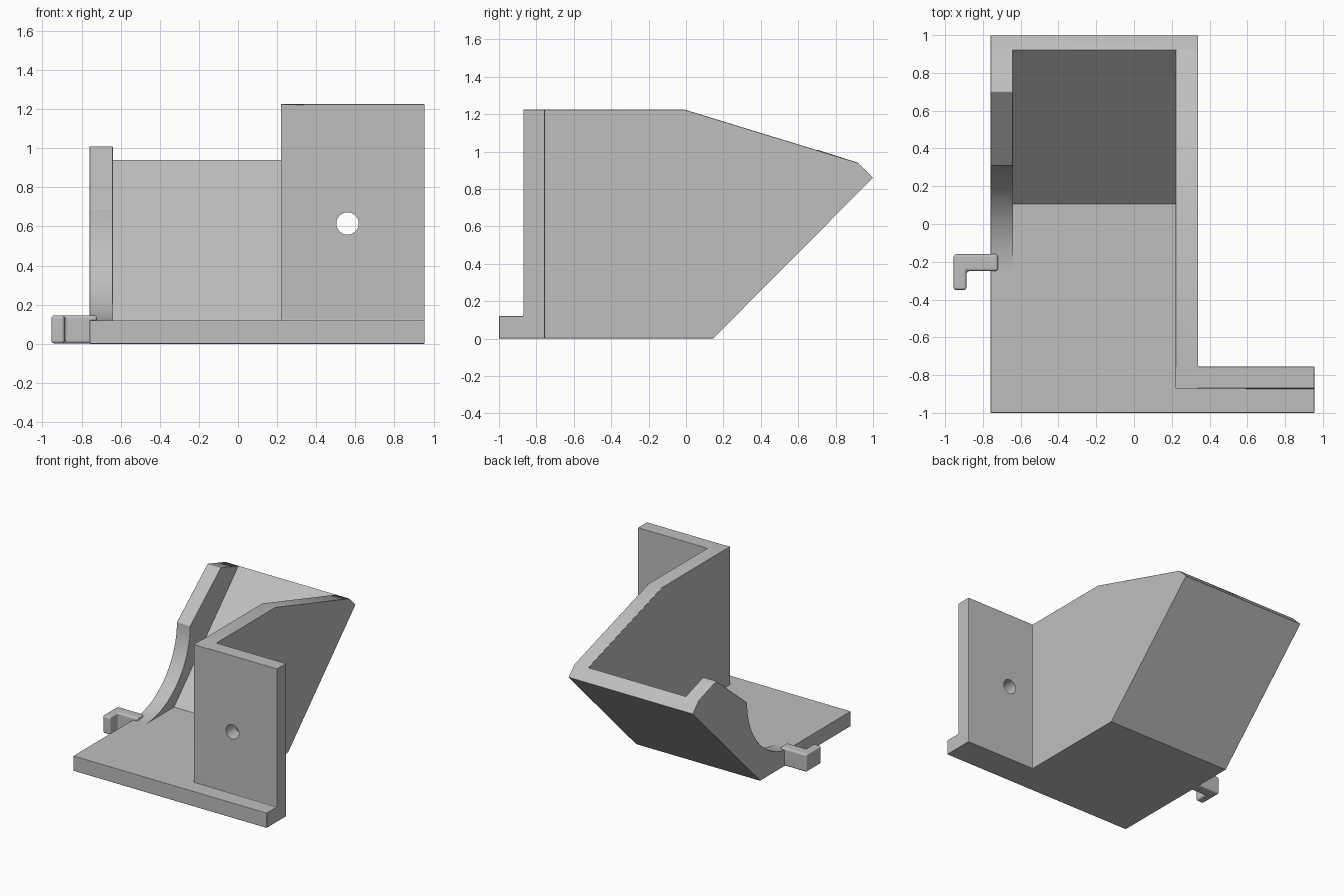
import bpy, bmesh, math
from mathutils import Vector

cube = bpy.data.objects.get("Cube")
if cube:
    bpy.data.objects.remove(cube, do_unlink=True)

grey = bpy.data.materials.new("plain grey")
grey.use_nodes = True
grey.diffuse_color = (0.52, 0.52, 0.52, 1)
grey.node_tree.nodes["Principled BSDF"].inputs["Base Color"].default_value = (0.52, 0.52, 0.52, 1)


def make(name, bm):
    bmesh.ops.recalc_face_normals(bm, faces=bm.faces)
    mesh = bpy.data.meshes.new(name)
    bm.to_mesh(mesh)
    bm.free()
    mesh.materials.append(grey)
    obj = bpy.data.objects.new(name, mesh)
    bpy.context.collection.objects.link(obj)
    return obj


def prism(name, points, lo, hi, axis="x"):
    """Extrude an outline along x (outline in y, z) or along z (outline in x, y)."""
    bm = bmesh.new()
    place = (lambda a, b: (lo, a, b)) if axis == "x" else (lambda a, b: (a, b, lo))
    step = Vector((hi - lo, 0, 0)) if axis == "x" else Vector((0, 0, hi - lo))
    face = bm.faces.new([bm.verts.new(place(*p)) for p in points])
    new = bmesh.ops.extrude_face_region(bm, geom=[face])["geom"]
    bmesh.ops.translate(bm, verts=[v for v in new if isinstance(v, bmesh.types.BMVert)], vec=step)
    return make(name, bm)


def activate(obj):
    bpy.ops.object.select_all(action="DESELECT")
    obj.select_set(True)
    bpy.context.view_layer.objects.active = obj


def combine(obj, other, operation):
    mod = obj.modifiers.new("combine", "BOOLEAN")
    mod.operation, mod.solver, mod.object = operation, "EXACT", other
    activate(obj)
    bpy.ops.object.modifier_apply(modifier=mod.name)
    bpy.data.objects.remove(other, do_unlink=True)


def round_edges(obj, wanted, width):
    bm = bmesh.new()
    bm.from_mesh(obj.data)
    bmesh.ops.remove_doubles(bm, verts=bm.verts, dist=0.0005)
    bmesh.ops.dissolve_limit(bm, angle_limit=math.radians(1), verts=bm.verts, edges=bm.edges)
    edges = [e for e in bm.edges if len(e.link_faces) == 2
             and e.calc_face_angle(0) > math.radians(30) and wanted(e)]
    bmesh.ops.bevel(bm, geom=edges, offset=width, segments=3, profile=0.5,
                    affect="EDGES", clamp_overlap=True)
    bm.to_mesh(obj.data)
    bm.free()


def finish(obj):
    activate(obj)
    bpy.ops.object.shade_smooth_by_angle(angle=math.radians(32))
    mod = obj.modifiers.new("even normals", "WEIGHTED_NORMAL")
    mod.keep_sharp = True


# Shared corners of the side outlines (y, z)
LEFT, RIGHT = -0.76, 0.34
INNER_LEFT, INNER_RIGHT = -0.64, 0.22
FLOOR, TOP = 0.12, 1.225
lip = [(-1, 0), (-1, FLOOR)]
tail = [(0.92, 0.94), (1, 0.86), (0.145, 0)]

# Floor and sloping back plate
body = prism("bracket_body", lip + [(0.105, FLOOR)] + tail, LEFT, RIGHT)

# Low side wall with a scooped front edge
radius, steps = 0.57, 18
scoop = [(-0.26 + radius * math.sin(t), FLOOR + radius * (1 - math.cos(t)))
         for t in (math.pi / 2 * i / steps for i in range(1, steps + 1))]
low_wall = prism("low_wall", lip + [(-0.26, FLOOR)] + scoop + [(0.70, 1.01)] + tail,
                 LEFT, INNER_LEFT)

# Tall side wall and front mounting flange
front = lip + [(-0.87, FLOOR), (-0.87, TOP)]
tall_wall = prism("tall_wall", front + [(-0.01, TOP)] + tail, INNER_RIGHT, RIGHT)
flange = prism("mounting_flange", front + [(-0.755, TOP), (-0.755, 0)], INNER_RIGHT, 0.955)

for part in (low_wall, tall_wall, flange):
    combine(body, part, "UNION")


def body_edge(e):
    a, b = (v.co for v in e.verts)
    if not e.is_convex:                       # fillets only around the flange
        return max(a.y, b.y) < -0.7
    if max(abs(a.x - INNER_LEFT), abs(b.x - INNER_LEFT)) < 0.001 and max(a.z, b.z) < 0.2:
        return False                          # thin end of the scoop
    if min(a.x, b.x) > RIGHT - 0.001 and min(a.y, b.y) > 0.1:
        return False                          # crisp rear corner of the tall wall
    return max(abs(a.y - 0.145), abs(b.y - 0.145)) > 0.001 or max(a.z, b.z) > 0.01


round_edges(body, body_edge, 0.015)

# Screw hole through the flange
bm = bmesh.new()
bmesh.ops.create_cone(bm, cap_ends=True, segments=40, radius1=0.057, radius2=0.057, depth=0.4)
drill = make("drill", bm)
drill.hide_render = True
drill.rotation_euler.x = math.pi / 2
drill.location = (0.56, -0.81, 0.615)
bpy.context.view_layer.update()
combine(body, drill, "DIFFERENCE")
finish(body)

# Small side hook
hook = prism("side_hook", [(-0.72, -0.16), (-0.955, -0.16), (-0.955, -0.35), (-0.887, -0.35),
                           (-0.887, -0.25), (-0.72, -0.25)], 0.002, 0.145, "z")
round_edges(hook, lambda e: True, 0.015)
finish(hook)
